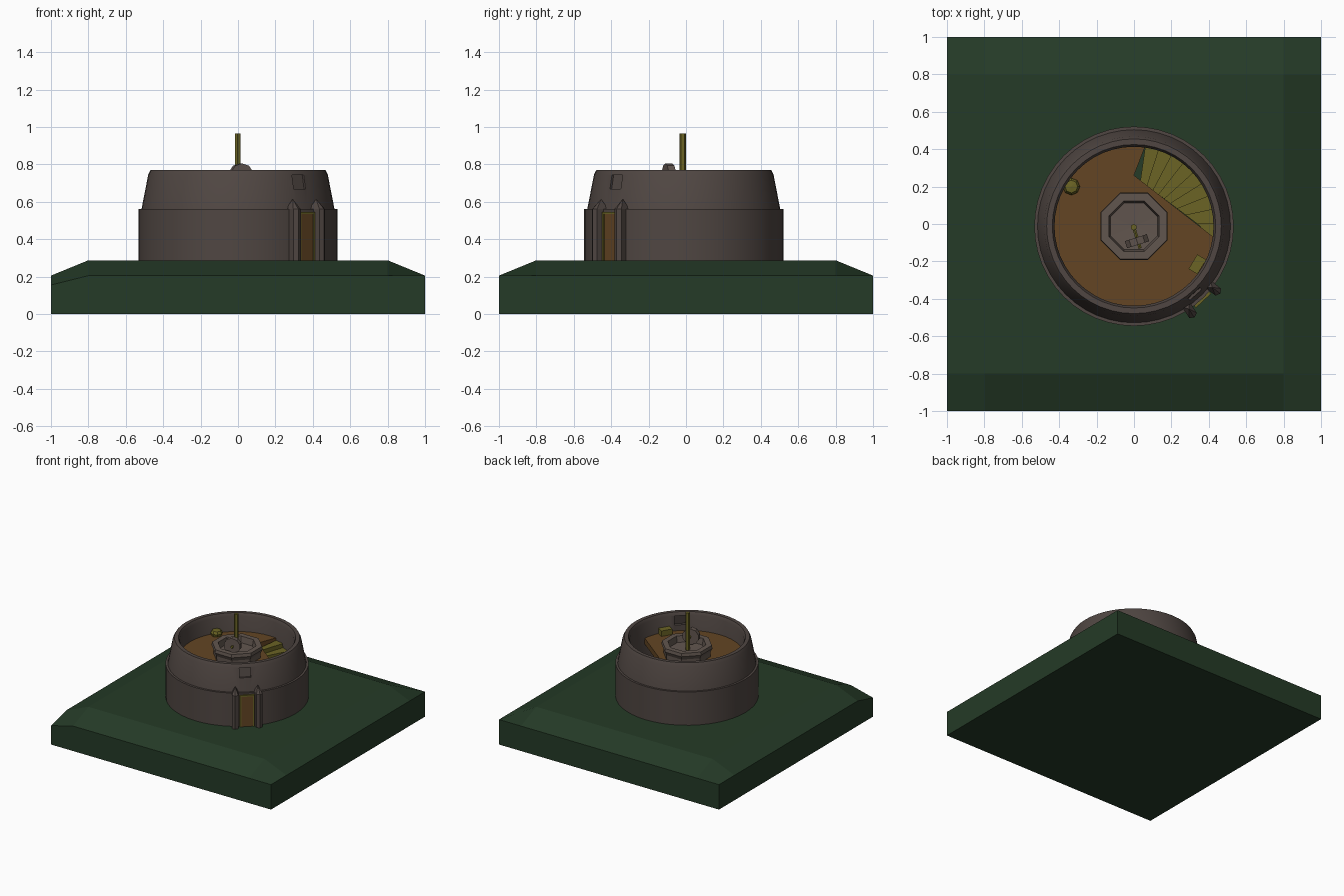
import bpy, bmesh, math
from mathutils import Matrix, Vector

if "Cube" in bpy.data.objects:
    bpy.data.objects.remove(bpy.data.objects["Cube"])

CY = -0.012                     # tower centre in y
FLOOR = 0.62
rad = math.radians


def mat(name, col):
    m = bpy.data.materials.new(name)
    m.diffuse_color = (*col, 1)
    m.use_nodes = True
    m.node_tree.nodes["Principled BSDF"].inputs["Base Color"].default_value = m.diffuse_color
    return m


GRASS = mat("dark_grass", (0.018, 0.043, 0.020))
STONE = mat("brown_stone", (0.080, 0.062, 0.055))
PALE = mat("pale_stone", (0.120, 0.092, 0.077))
WOOD = mat("floor_wood", (0.125, 0.060, 0.017))
YELLOW = mat("yellow_wood", (0.145, 0.126, 0.018))


def finish(bm, name, material, smooth=False):
    bmesh.ops.recalc_face_normals(bm, faces=bm.faces[:])
    me = bpy.data.meshes.new(name)
    bm.to_mesh(me)
    bm.free()
    ob = bpy.data.objects.new(name, me)
    bpy.context.collection.objects.link(ob)
    me.materials.append(material)
    if smooth:
        bpy.ops.object.select_all(action='DESELECT')
        bpy.context.view_layer.objects.active = ob
        ob.select_set(True)
        bpy.ops.object.shade_smooth_by_angle(angle=rad(30))
    return ob


def lathe(name, profile, n, material, smooth=False, turn=0.0, centre=(0, CY)):
    """Revolve a closed (radius, z) profile around the vertical axis."""
    bm = bmesh.new()
    rings = []
    for i in range(n):
        a = turn + math.tau * i / n
        rings.append([bm.verts.new((centre[0] + r * math.cos(a), centre[1] + r * math.sin(a), z))
                      for r, z in profile])
    k = len(profile)
    for i in range(n):
        A, B = rings[i], rings[(i + 1) % n]
        for j in range(k):
            bm.faces.new((A[j], B[j], B[(j + 1) % k], A[(j + 1) % k]))
    bmesh.ops.remove_doubles(bm, verts=bm.verts[:], dist=1e-5)
    return finish(bm, name, material, smooth)


def prism(name, pts, z0, z1, material):
    """Extrude a flat outline from z0 to z1."""
    bm = bmesh.new()
    lo = [bm.verts.new((x, y, z0)) for x, y in pts]
    hi = [bm.verts.new((x, y, z1)) for x, y in pts]
    n = len(pts)
    bm.faces.new(lo[::-1])
    bm.faces.new(hi)
    for i in range(n):
        bm.faces.new((lo[i], lo[(i + 1) % n], hi[(i + 1) % n], hi[i]))
    return finish(bm, name, material)


def polar(r, deg):
    return (r * math.cos(rad(deg)), CY + r * math.sin(rad(deg)))


def wall_box(name, deg, r, size, z, material, tilt=0.0, side=0.0):
    """Box facing outward on the tower: size = (depth, width, height)."""
    bm = bmesh.new()
    M = (Matrix.Translation((0, CY, z)) @ Matrix.Rotation(rad(deg), 4, 'Z')
         @ Matrix.Translation((r, side, 0)) @ Matrix.Rotation(rad(tilt), 4, 'Y')
         @ Matrix.Diagonal((*size, 1)))
    bmesh.ops.create_cube(bm, size=1, matrix=M)
    return finish(bm, name, material)


def rod(name, p, q, r, n, material):
    p, q = Vector(p), Vector(q)
    bm = bmesh.new()
    M = Matrix.Translation((p + q) / 2) @ (q - p).to_track_quat('Z', 'Y').to_matrix().to_4x4()
    bmesh.ops.create_cone(bm, cap_ends=True, segments=n, radius1=r, radius2=r,
                          depth=(q - p).length, matrix=M)
    return finish(bm, name, material)


# Ground slab: sloping border, one corner sunk
bm = bmesh.new()
C = (-1, -0.8, 0.8, 1)
grid = {}
for i, x in enumerate(C):
    for j, y in enumerate(C):
        edge = i in (0, 3) or j in (0, 3)
        z = 0.155 if i == j == 0 else 0.205 if edge else 0.287
        grid[i, j] = bm.verts.new((x, y, z))
for i in range(3):
    for j in range(3):
        bm.faces.new((grid[i, j], grid[i + 1, j], grid[i + 1, j + 1], grid[i, j + 1]))
border = [e for e in bm.edges if e.is_boundary]
new = bmesh.ops.extrude_edge_only(bm, edges=border)["geom"]
for v in new:
    if isinstance(v, bmesh.types.BMVert):
        v.co.z = 0
bmesh.ops.holes_fill(bm, edges=[e for e in bm.edges if e.is_boundary])
finish(bm, "ground_slab", GRASS)

# Tower wall shell
wall = lathe("tower_wall", [(0.533, 0.27), (0.533, 0.56), (0.516, 0.56), (0.480, 0.745),
                            (0.467, 0.77), (0.437, 0.77), (0.425, 0.745), (0.430, 0.27)],
             48, STONE, smooth=True)

# Window above the door: cut opening with a recessed shutter
cutter = wall_box("window_cutter", -48, 0.46, (0.25, 0.085, 0.075), 0.705, STONE)
cutter.hide_render = True
cutter.hide_viewport = True
mod = wall.modifiers.new("window", 'BOOLEAN')
mod.object = cutter
mod.solver = 'EXACT'
wall_box("window_shutter", -48, 0.458, (0.03, 0.09, 0.08), 0.705, STONE, tilt=-11)

# Doorway: leaf, frame and two pointed buttresses
wall_box("door_leaf", -47, 0.53, (0.02, 0.10, 0.25), 0.41, WOOD)
for s in (-1, 1):
    wall_box("door_jamb", -47, 0.532, (0.026, 0.012, 0.262), 0.415, YELLOW, side=s * 0.05)
wall_box("door_lintel", -47, 0.532, (0.026, 0.112, 0.012), 0.54, YELLOW)
for deg in (-38, -56.5):
    bm = bmesh.new()
    M = Matrix.Translation((0, CY, 0)) @ Matrix.Rotation(rad(deg), 4, 'Z')
    outline = [(0.50, -0.024), (0.572, -0.024), (0.585, 0), (0.572, 0.024), (0.50, 0.024)]
    lo = [bm.verts.new(M @ Vector((x, y, 0.27))) for x, y in outline]
    hi = [bm.verts.new(M @ Vector((x, y, 0.56))) for x, y in outline]
    tip = bm.verts.new(M @ Vector((0.53, 0, 0.615)))
    bm.faces.new(lo)
    for i in range(5):
        k = (i + 1) % 5
        bm.faces.new((lo[i], lo[k], hi[k], hi[i]))
        bm.faces.new((hi[i], hi[k], tip))
    finish(bm, "door_buttress", STONE)

# Upper floor with stairwell opening
arc = [polar(0.432, 82 + 270 * i / 36) for i in range(37)]
prism("upper_floor", arc + [(0.0, 0.26)], FLOOR - 0.05, FLOOR, WOOD)

# Winding stairs, clipped by the straight edge of the stairwell
STEPS = 9
for i in range(STEPS):
    a0, a1 = 82 - 10 * i, 72 - 10 * i
    inner = [min(0.42, 0.215 / math.cos(rad(a - 52.7))) for a in (a1, a0)]
    pts = [polar(inner[1], a0), polar(inner[0], a1), polar(0.43, a1),
           polar(0.43, (a0 + a1) / 2), polar(0.43, a0)]
    prism("stair_step", pts, 0.27, FLOOR - 0.02 - 0.034 * i, YELLOW)

# Central octagonal hearth basin and its supporting column
lathe("central_basin", [(0.0001, 0.27), (0.17, 0.27), (0.18, 0.66), (0.195, 0.69), (0.19, 0.715),
                        (0.145, 0.715), (0.135, 0.665), (0.0001, 0.66)],
      8, PALE, turn=rad(22.5))

# Mast, axle and round stone
rod("mast", (-0.002, -0.017, 0.64), (-0.002, -0.017, 0.965), 0.017, 6, YELLOW)
rod("axle", (-0.002, -0.017, 0.74), (0.033, -0.13, 0.74), 0.010, 6, YELLOW)
rod("round_stone", (0.010, -0.073, 0.74), (0.022, -0.111, 0.74), 0.065, 10, PALE)

# Stool and crate on the upper floor
lathe("stool", [(0.0001, FLOOR), (0.04, FLOOR), (0.046, 0.64), (0.034, 0.66), (0.0001, 0.665)],
      8, YELLOW, centre=(-0.335, 0.2))
wall_box("crate", -31, 0.395, (0.055, 0.09, 0.05), FLOOR + 0.02, YELLOW)
